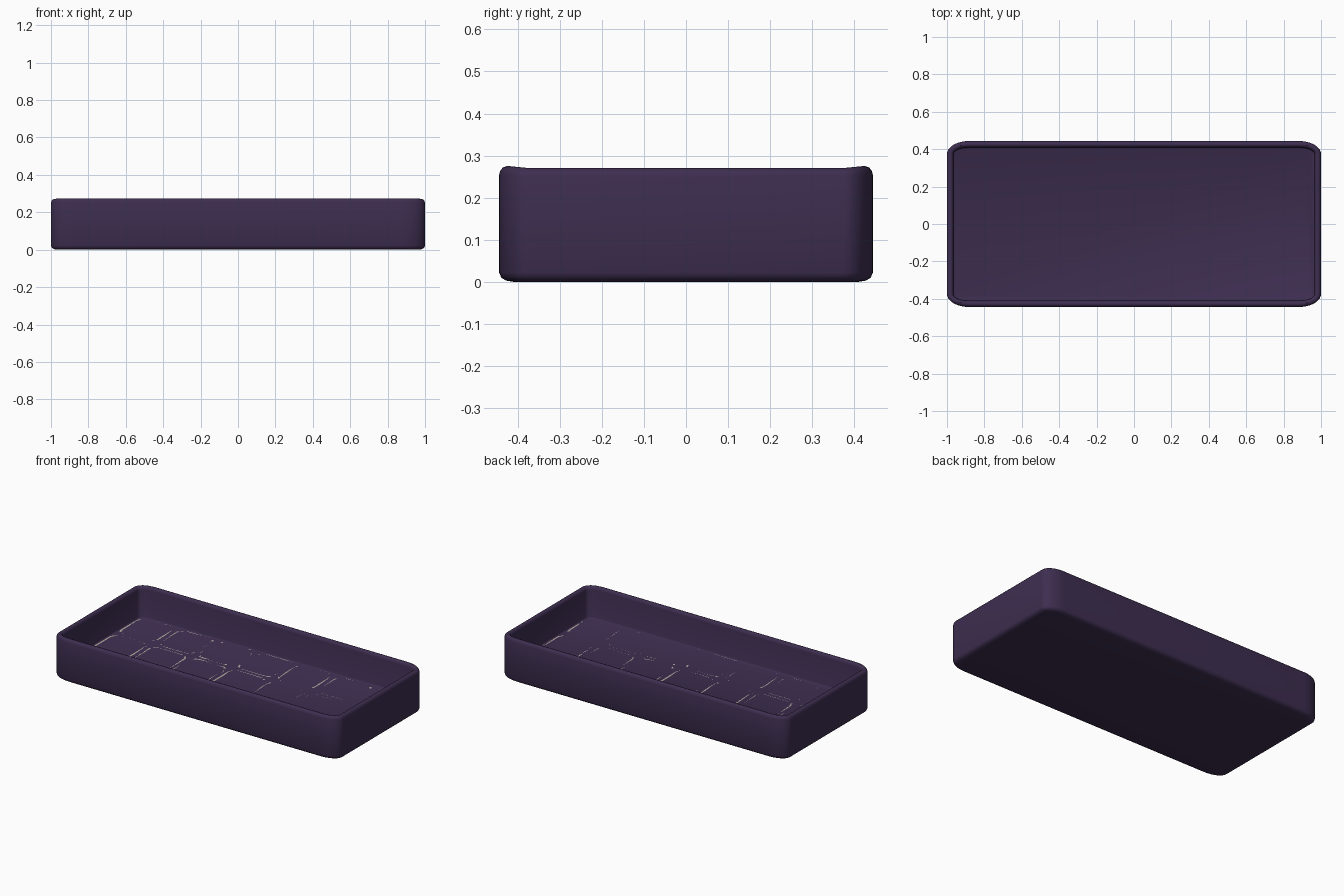
import bpy, bmesh, math

if "Cube" in bpy.data.objects:
    bpy.data.objects.remove(bpy.data.objects["Cube"])

def material(name, col):
    m = bpy.data.materials.new(name)
    m.diffuse_color = (*col, 1)
    m.use_nodes = True
    m.node_tree.nodes["Principled BSDF"].inputs["Base Color"].default_value = m.diffuse_color
    return m

def loop_pts(cx, cy, hx, hy, rx, ry, n):
    # rounded rectangle outline, n segments per corner
    pts = []
    for q, (sx, sy) in enumerate([(1, 1), (-1, 1), (-1, -1), (1, -1)]):
        for i in range(n + 1):
            a = math.pi / 2 * (q + i / n)
            pts.append((cx + sx * (hx - rx) + rx * math.cos(a),
                        cy + sy * (hy - ry) + ry * math.sin(a)))
    return pts

def bridge(bm, a, b):
    n = len(a)
    for i in range(n):
        bm.faces.new((a[i], a[(i + 1) % n], b[(i + 1) % n], b[i]))

def finish(bm, name, mat):
    bmesh.ops.recalc_face_normals(bm, faces=bm.faces)
    me = bpy.data.meshes.new(name)
    bm.to_mesh(me)
    bm.free()
    ob = bpy.data.objects.new(name, me)
    bpy.context.collection.objects.link(ob)
    me.materials.append(mat)
    bpy.context.view_layer.objects.active = ob
    ob.select_set(True)
    bpy.ops.object.shade_smooth_by_angle(angle=math.radians(40))
    ob.select_set(False)
    return ob

purple = material("dark_purple", (0.047, 0.027, 0.08))
cream = material("cream", (0.45, 0.40, 0.35))
FLOOR = 0.075

# open tray: stacked rounded outlines up the outside, over the rim, down to the floor
profile = [(0.035, 0), (0.016, 0.003), (0.005, 0.010), (0, 0.022), (0, 0.255),
           (0.003, 0.265), (0.009, 0.272), (0.018, 0.275), (0.027, 0.272),
           (0.032, 0.265), (0.034, 0.255), (0.035, FLOOR + 0.006),
           (0.037, FLOOR + 0.002), (0.041, FLOOR)]
bm = bmesh.new()
rings = []
for inset, z in profile:
    pts = loop_pts(0, 0, 1 - inset, 0.444 - inset, 0.12 - inset, 0.07 - inset, 10)
    ring = []
    for x, y in pts:
        # the rim dips a little along the short ends
        dip = 0.004 * max(0, min(1, (0.42 - abs(y)) / 0.04)) if z > 0.25 else 0
        ring.append(bm.verts.new((x, y, z - dip)))
    if rings:
        bridge(bm, rings[-1], ring)
    rings.append(ring)
bm.faces.new(rings[0])
bm.faces.new(rings[-1])
finish(bm, "tray", purple)

# slot outlines: 7 x 3 thin rounded frames set flush in the tray floor
bm = bmesh.new()
for col in range(7):
    for row in range(3):
        cx, cy = (col - 3) * 0.277, (row - 1) * 0.274
        loops = []
        for h, r, z in ((0.128, 0.055, FLOOR - 0.02), (0.128, 0.055, FLOOR),
                        (0.117, 0.044, FLOOR), (0.117, 0.044, FLOOR - 0.02)):
            loops.append([bm.verts.new((x, y, z))
                          for x, y in loop_pts(cx, cy, h, h, r, r, 5)])
        for i in range(4):
            bridge(bm, loops[i], loops[(i + 1) % 4])
finish(bm, "slot_frames", cream)
